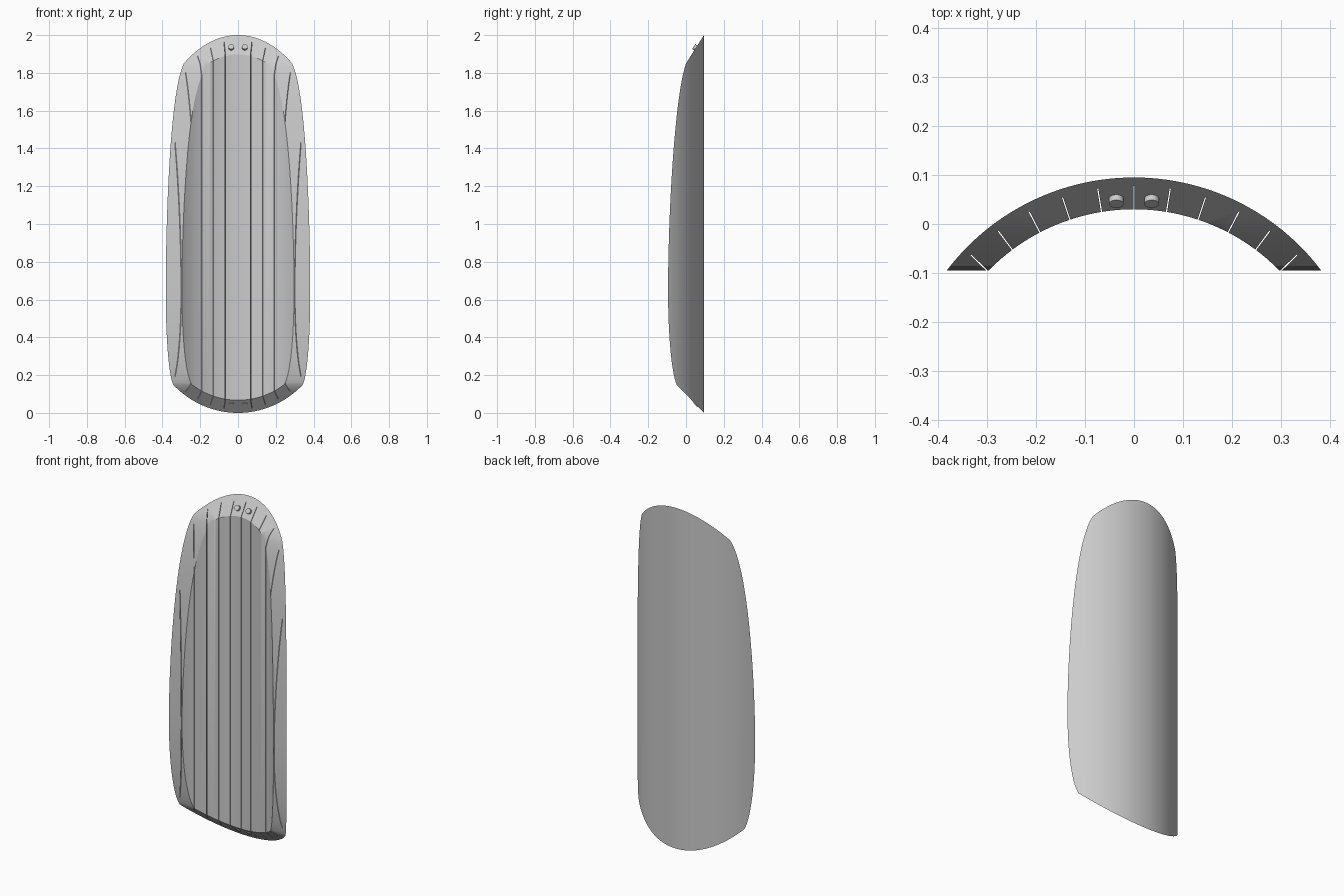
import bpy, bmesh
from math import sin, cos, radians
from mathutils import Vector
from mathutils.geometry import interpolate_bezier

cube = bpy.data.objects.get("Cube")
if cube:
    bpy.data.objects.remove(cube, do_unlink=True)

grey = bpy.data.materials.new("light_grey")
grey.use_nodes = True
colour = (0.6, 0.6, 0.6, 1)
grey.diffuse_color = colour
grey.node_tree.nodes["Principled BSDF"].inputs["Base Color"].default_value = colour

CENTRE_Y, OUTER, INNER, KERF_R = -0.385, 0.48, 0.415, 0.463
HALF_ANGLE, KERF_STEP, KERF_HALF = 58, 9.2, 0.0012


def prism(name, points, offset):
    """Extrude a closed outline along an offset vector."""
    bm = bmesh.new()
    face = bm.faces.new([bm.verts.new(p) for p in points])
    moved = bmesh.ops.extrude_face_region(bm, geom=[face])["geom"]
    bmesh.ops.translate(bm, vec=offset,
                        verts=[g for g in moved if isinstance(g, bmesh.types.BMVert)])
    bmesh.ops.recalc_face_normals(bm, faces=bm.faces)
    mesh = bpy.data.meshes.new(name)
    bm.to_mesh(mesh)
    bm.free()
    mesh.materials.append(grey)
    obj = bpy.data.objects.new(name, mesh)
    bpy.context.collection.objects.link(obj)
    return obj


def polar(radius, degrees, side=0):
    """Point on the arc, shifted sideways along the tangent."""
    a = radians(degrees)
    return Vector((radius * sin(a) + side * cos(a),
                   CENTRE_Y + radius * cos(a) - side * sin(a), -0.1))


# Cross-section: outer arc, then inner arc with narrow kerfs cut outwards
steps = 80
section = [polar(OUTER, HALF_ANGLE * (2 * i / steps - 1)) for i in range(steps + 1)]
section.append(polar(INNER, HALF_ANGLE))
for k in range(5, -6, -1):
    angle = k * KERF_STEP
    for radius, side in ((INNER, 1), (KERF_R, 1), (KERF_R, -1), (INNER, -1)):
        section.append(polar(radius, angle, side * KERF_HALF))
    if k > -5:
        section += [polar(INNER, angle - KERF_STEP * f / 5) for f in range(1, 5)]
section.append(polar(INNER, -HALF_ANGLE))
shell = prism("kerfed_shell", section, (0, 0, 2.2))

# Side profile that trims the shell: straight slanted ends, curved flank
top, shoulder, belly, heel, foot = [Vector((0, y, z)) for y, z in (
    (0.095, 2), (0, 1.85), (-0.095, 0.65), (-0.05, 0.15), (0.095, 0))]
flank = interpolate_bezier(shoulder, Vector((0, -0.06, 1.68)), Vector((0, -0.095, 1.05)), belly, 25)
flank += interpolate_bezier(belly, Vector((0, -0.095, 0.4)), Vector((0, -0.075, 0.21)), heel, 17)[1:]
back = [Vector((0, 0.2, foot.z)), Vector((0, 0.2, top.z))]
outline = [p - Vector((0.6, 0, 0)) for p in [top] + flank + [foot] + back]
cutter = prism("trim_cutter", outline, (1.2, 0, 0))
cutter.hide_render = True

trim = shell.modifiers.new("trim", 'BOOLEAN')
trim.operation, trim.solver, trim.object = 'INTERSECT', 'EXACT', cutter
bpy.context.view_layer.objects.active = shell
shell.select_set(True)
bpy.ops.object.modifier_apply(modifier="trim")
bpy.data.objects.remove(cutter, do_unlink=True)
bpy.ops.object.shade_smooth_by_angle(angle=radians(30))


# Small round pegs standing on the slanted end faces
def peg(name, x, z, a, b, height):
    along = b - a
    spot = a + along * ((z - a.z) / along.z)
    normal = Vector((0, -abs(along.z), along.y * (1 if along.z < 0 else -1))).normalized()
    if along.z < 0:
        normal.z = abs(normal.z) if z > 1 else -abs(normal.z)
    depth = height + 0.02
    bpy.ops.mesh.primitive_cylinder_add(
        vertices=24, radius=0.015, depth=depth,
        location=Vector((x, spot.y, z)) + normal * (height - depth / 2),
        rotation=normal.to_track_quat('Z', 'Y').to_euler())
    obj = bpy.context.object
    obj.name = name
    obj.data.materials.append(grey)
    bpy.ops.object.shade_smooth_by_angle(angle=radians(30))


for side, x in (("left", 0.036), ("right", -0.036)):
    peg("top_peg_" + side, x, 1.932, top, shoulder, 0.013)
    peg("bottom_peg_" + side, x, 0.045, heel, foot, 0.004)
